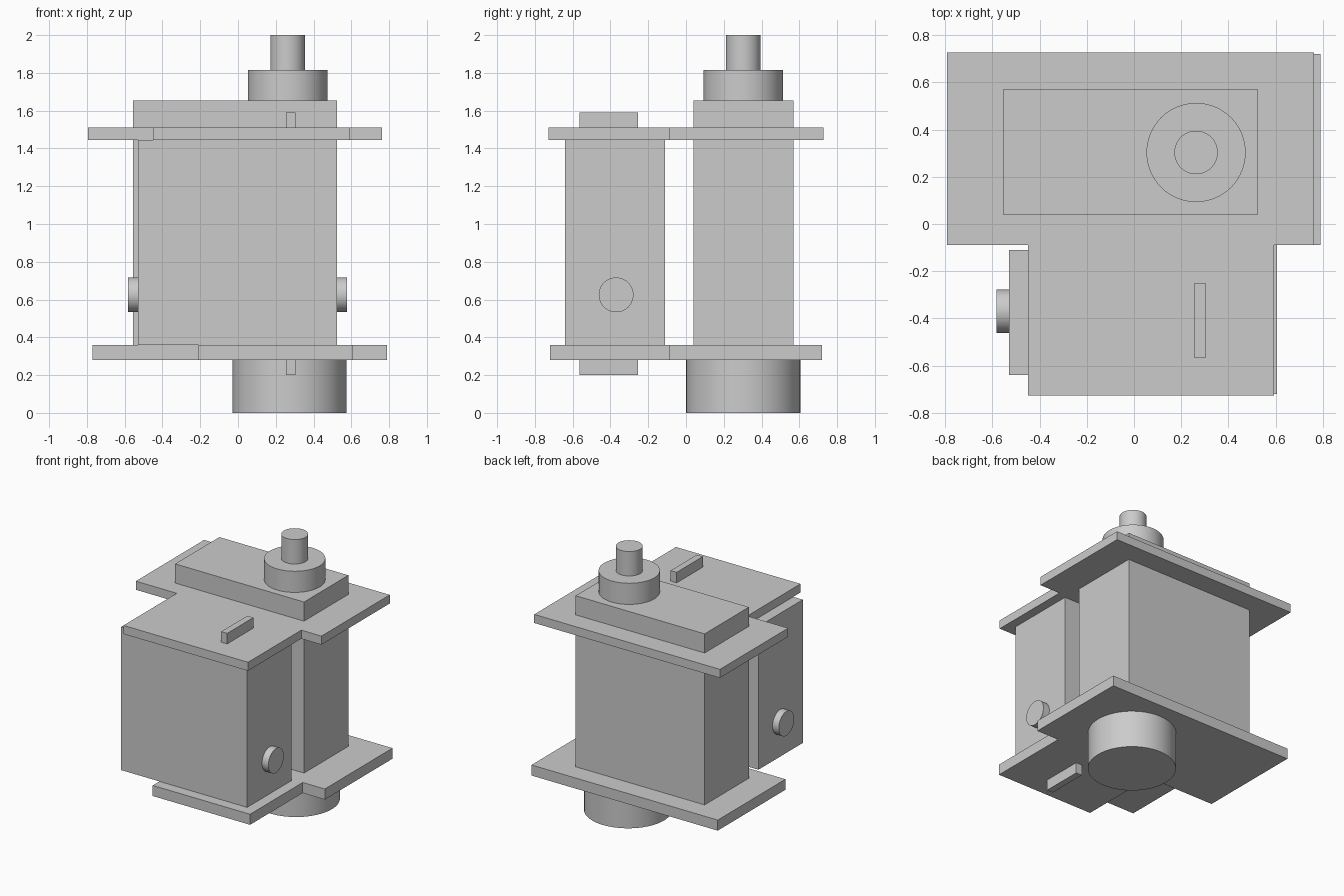
import bpy
import bmesh
from math import radians
from mathutils import Matrix, Vector

if "Cube" in bpy.data.objects:
    bpy.data.objects.remove(bpy.data.objects["Cube"], do_unlink=True)

grey = bpy.data.materials.new("plain grey")
grey.use_nodes = True
colour = (0.6, 0.6, 0.6, 1)
grey.diffuse_color = colour
grey.node_tree.nodes["Principled BSDF"].inputs["Base Color"].default_value = colour


def finish(name, bm):
    bmesh.ops.recalc_face_normals(bm, faces=bm.faces)
    mesh = bpy.data.meshes.new(name)
    bm.to_mesh(mesh)
    bm.free()
    mesh.materials.append(grey)
    obj = bpy.data.objects.new(name, mesh)
    bpy.context.collection.objects.link(obj)
    return obj


def box(name, x, y, z):
    """Box from (low, high) pairs."""
    bm = bmesh.new()
    low, high = (Vector(c) for c in zip(x, y, z))
    place = Matrix.Translation((low + high) / 2) @ Matrix.Diagonal((*(high - low), 1))
    bmesh.ops.create_cube(bm, size=1, matrix=place)
    return finish(name, bm)


def cylinder(name, centre, radius, length, axis="Z"):
    bm = bmesh.new()
    turn = Matrix.Rotation(radians(90), 4, "Y") if axis == "X" else Matrix()
    bmesh.ops.create_cone(bm, cap_ends=True, segments=64, radius1=radius,
                          radius2=radius, depth=length,
                          matrix=Matrix.Translation(centre) @ turn)
    obj = finish(name, bm)
    bpy.ops.object.select_all(action="DESELECT")
    obj.select_set(True)
    bpy.context.view_layer.objects.active = obj
    bpy.ops.object.shade_smooth_by_angle(angle=radians(30))
    return obj


def stepped_plate(name, wide, narrow, front, step, back, z):
    """T-shaped plate: wide at the back, narrow at the front."""
    bm = bmesh.new()
    outline = [(narrow[0], front), (narrow[1], front), (narrow[1], step),
               (wide[1], step), (wide[1], back), (wide[0], back),
               (wide[0], step), (narrow[0], step)]
    face = bm.faces.new([bm.verts.new((x, y, z[0])) for x, y in outline])
    grown = bmesh.ops.extrude_face_region(bm, geom=[face])["geom"]
    verts = [v for v in grown if isinstance(v, bmesh.types.BMVert)]
    bmesh.ops.translate(bm, verts=verts, vec=(0, 0, z[1] - z[0]))
    return finish(name, bm)


# Mounting plates
stepped_plate("lower_plate", (-0.77, 0.79), (-0.21, 0.605), -0.72, -0.09, 0.72, (0.28, 0.36))
stepped_plate("upper_plate", (-0.793, 0.762), (-0.45, 0.593), -0.727, -0.09, 0.727, (1.445, 1.51))

# Bodies between the plates; the rear one rises through the upper plate
box("front_body", (-0.53, 0.525), (-0.64, -0.11), (0.36, 1.445))
box("rear_body", (-0.555, 0.525), (0.04, 0.57), (0.36, 1.655))

# Output boss and shaft on top, round base below
cylinder("output_boss", (0.263, 0.303, 1.735), 0.21, 0.16)
cylinder("output_shaft", (0.263, 0.303, 1.9075), 0.092, 0.185)
cylinder("round_base", (0.273, 0.303, 0.14), 0.302, 0.28)

# Tabs above and below the front body
for name, z in (("upper_tab", (1.51, 1.59)), ("lower_tab", (0.2, 0.28))):
    box(name, (0.255, 0.305), (-0.565, -0.253), z)

# Side buttons on the front body
for name, x in (("right_button", -0.555), ("left_button", 0.55)):
    cylinder(name, (x, -0.37, 0.625), 0.092, 0.055, "X")
